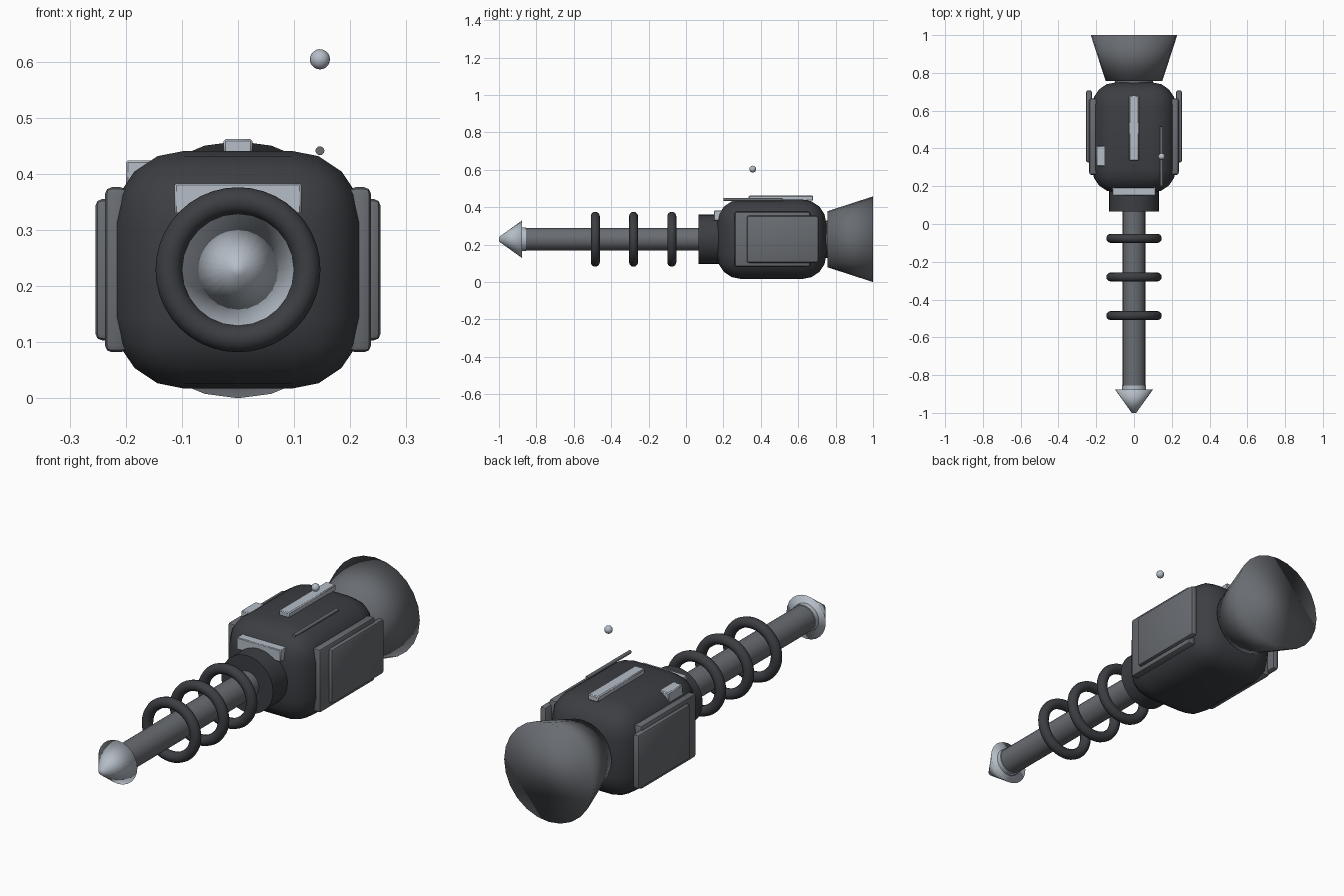
import bpy, bmesh, math
from mathutils import Matrix, Vector

if "Cube" in bpy.data.objects:
    bpy.data.objects.remove(bpy.data.objects["Cube"])

AXIS_Z = 0.229  # height of the long axis


def material(name, rgb):
    m = bpy.data.materials.new(name)
    m.diffuse_color = (*rgb, 1)
    m.use_nodes = True
    m.node_tree.nodes["Principled BSDF"].inputs["Base Color"].default_value = m.diffuse_color
    return m


DARK = material("dark_grey", (0.045, 0.048, 0.055))
MID = material("mid_grey", (0.14, 0.15, 0.165))
LIGHT = material("light_grey", (0.46, 0.51, 0.57))


def finish(name, bm, mat, angle=40):
    bmesh.ops.recalc_face_normals(bm, faces=bm.faces[:])
    me = bpy.data.meshes.new(name)
    bm.to_mesh(me)
    bm.free()
    me.materials.append(mat)
    ob = bpy.data.objects.new(name, me)
    bpy.context.collection.objects.link(ob)
    bpy.ops.object.select_all(action='DESELECT')
    ob.select_set(True)
    bpy.context.view_layer.objects.active = ob
    if angle is None:
        bpy.ops.object.shade_smooth()
    else:
        bpy.ops.object.shade_smooth_by_angle(angle=math.radians(angle))
    return ob


def box(name, lo, hi, mat, bevel=0.0, segments=2):
    lo, hi = Vector(lo), Vector(hi)
    bm = bmesh.new()
    bmesh.ops.create_cube(bm, size=1, matrix=Matrix.Translation((lo + hi) / 2)
                          @ Matrix.Diagonal((*(hi - lo), 1)))
    if bevel:
        bmesh.ops.bevel(bm, geom=bm.edges[:], offset=bevel, segments=segments,
                        profile=0.5, affect='EDGES', clamp_overlap=True)
    return finish(name, bm, mat)


def cone(name, y0, y1, r0, r1, mat, x=0, z=AXIS_Z, sides=24, angle=40):
    # frustum along y, radius r0 at y0 and r1 at y1
    bm = bmesh.new()
    bmesh.ops.create_cone(bm, cap_ends=True, segments=sides, radius1=r0, radius2=r1,
                          depth=y1 - y0,
                          matrix=Matrix.Translation((x, (y0 + y1) / 2, z))
                          @ Matrix.Rotation(-math.pi / 2, 4, 'X'))
    return finish(name, bm, mat, angle)


def ring(name, y, major, minor, mat, n=40, m=12):
    bm = bmesh.new()
    rows = []
    for i in range(n):
        a = 2 * math.pi * i / n
        row = []
        for j in range(m):
            b = 2 * math.pi * j / m
            r = major + minor * math.cos(b)
            row.append(bm.verts.new((r * math.cos(a), y + minor * math.sin(b),
                                     AXIS_Z + r * math.sin(a))))
        rows.append(row)
    for i in range(n):
        p, q = rows[i], rows[(i + 1) % n]
        for j in range(m):
            k = (j + 1) % m
            bm.faces.new((p[j], q[j], q[k], p[k]))
    return finish(name, bm, mat, None)


# main rounded housing
box("body", (-0.222, 0.166, 0.017), (0.222, 0.75, 0.441), DARK, 0.127, 4)

# rear flared nozzle
cone("rear_nozzle", 0.757, 1.0, 0.15, 0.229, MID, angle=None)
cone("nozzle_neck", 0.70, 0.76, 0.10, 0.10, MID)

# barrel, collar, tip
cone("barrel_collar", 0.067, 0.22, 0.132, 0.132, DARK, sides=32)
cone("barrel", -0.87, 0.10, 0.06, 0.06, MID)
cone("tip_sleeve", -0.885, -0.855, 0.064, 0.064, LIGHT)
cone("barrel_tip", -1.0, -0.877, 0.012, 0.1, LIGHT, angle=None)

# rings around the barrel
for i in range(3):
    ring(f"barrel_ring_{i + 1}", -0.485 + 0.2045 * i, 0.123, 0.024, DARK)

# layered side panels, mirrored
for side, s in (("right", 1), ("left", -1)):
    for layer, x0, x1, y0, y1, h in (("inner", 0.197, 0.237, 0.26, 0.665, 0.147),
                                     ("outer", 0.222, 0.254, 0.325, 0.708, 0.126)):
        a, b = sorted((s * x0, s * x1))
        box(f"{side}_{layer}_panel", (a, y0, AXIS_Z - h), (b, y1, AXIS_Z + h),
            MID, 0.012, 2)

# light trim on the housing
box("front_plate", (-0.113, 0.15, 0.328), (0.113, 0.195, 0.383), LIGHT, 0.003, 1)
box("top_rail", (-0.026, 0.335, 0.435), (0.026, 0.68, 0.462), LIGHT, 0.004, 1)
box("corner_block", (-0.2, 0.307, 0.372), (-0.152, 0.413, 0.424), LIGHT, 0.004, 1)

# thin rod on top and the small ball above it
cone("top_rod", 0.2, 0.515, 0.008, 0.008, MID, x=0.146, z=0.441, sides=12)
bm = bmesh.new()
bmesh.ops.create_uvsphere(bm, u_segments=16, v_segments=10, radius=0.018,
                          matrix=Matrix.Translation((0.146, 0.357, 0.604)))
finish("small_ball", bm, LIGHT, None)
